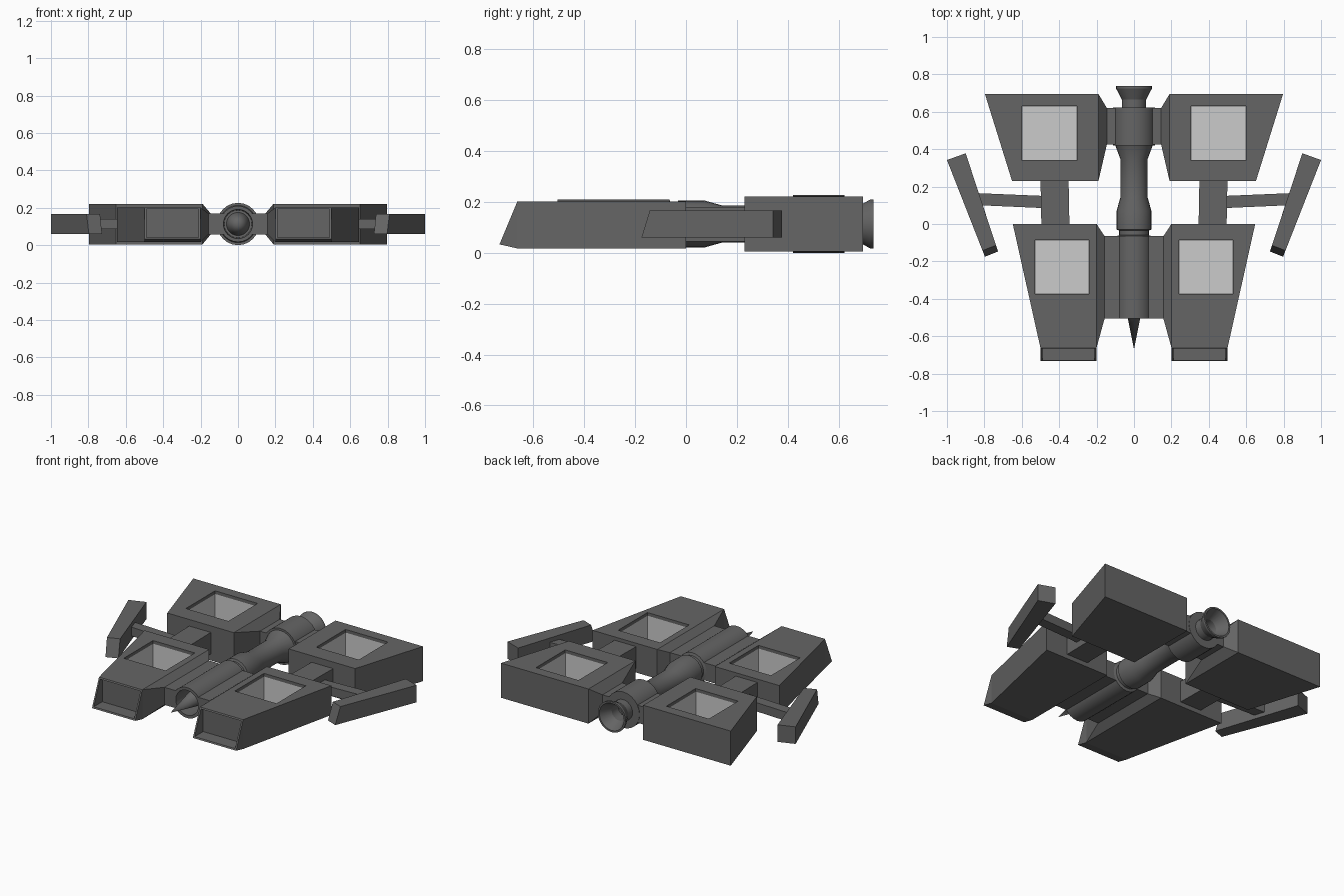
import bpy, bmesh, math
from mathutils import Vector, Matrix

if "Cube" in bpy.data.objects:
    bpy.data.objects.remove(bpy.data.objects["Cube"])

ZC = 0.113  # height of the central axis


def material(name, v):
    m = bpy.data.materials.new(name)
    m.diffuse_color = (v, v, v, 1)
    m.use_nodes = True
    m.node_tree.nodes["Principled BSDF"].inputs["Base Color"].default_value = m.diffuse_color
    return m


DARK = material("dark_hull", 0.13)
LIGHT = material("light_lining", 0.55)


def finish(bm, name, mat=DARK, mirror=False):
    me = bpy.data.meshes.new(name)
    bm.to_mesh(me)
    bm.free()
    ob = bpy.data.objects.new(name, me)
    bpy.context.collection.objects.link(ob)
    me.materials.append(mat)
    if mirror:
        md = ob.modifiers.new("mirror", 'MIRROR')
        md.use_mirror_merge = False
    return ob


def loft(rings):
    """Closed solid through a series of equal-length vertex rings."""
    bm = bmesh.new()
    vr = [[bm.verts.new(p) for p in r] for r in rings]
    n = len(rings[0])
    for a, b in zip(vr, vr[1:]):
        for i in range(n):
            j = (i + 1) % n
            bm.faces.new((a[i], a[j], b[j], b[i]))
    bm.faces.new(vr[0])
    bm.faces.new(vr[-1])
    bmesh.ops.recalc_face_normals(bm, faces=bm.faces[:])
    return bm


def plan_prism(pts, z0, z1):
    return loft([[(x, y, z0) for x, y in pts], [(x, y, z1) for x, y in pts]])


def side_rect(x, y0, y1, z0, z1):
    return [(x, y0, z0), (x, y1, z0), (x, y1, z1), (x, y0, z1)]


def lathe(name, profile, steps=24):
    """Revolve (radius, y) points about the central axis."""
    bm = bmesh.new()
    vs = [bm.verts.new((r, y, 0)) for r, y in profile]
    es = [bm.edges.new(p) for p in zip(vs, vs[1:])]
    bmesh.ops.spin(bm, geom=vs + es, cent=(0, 0, 0), axis=(0, 1, 0),
                   angle=2 * math.pi, steps=steps)
    bmesh.ops.remove_doubles(bm, verts=bm.verts[:], dist=1e-5)
    bmesh.ops.recalc_face_normals(bm, faces=bm.faces[:])
    bmesh.ops.translate(bm, verts=bm.verts[:], vec=(0, 0, ZC))
    ob = finish(bm, name)
    bpy.context.view_layer.objects.active = ob
    ob.select_set(True)
    bpy.ops.object.shade_smooth_by_angle(angle=math.radians(25))
    ob.select_set(False)


def pocketed(bm, name, x0, x1, y0, y1, floor, top):
    """Pod with a square well cut in its top, plus a light lining."""
    rect = lambda d: [(x0 + d, y0 + d), (x1 - d, y0 + d), (x1 - d, y1 - d), (x0 + d, y1 - d)]
    cutter = finish(plan_prism(rect(0), floor, top + 0.1), name + "_cutter")
    cutter.hide_render = True
    pod = finish(bm, name)
    bo = pod.modifiers.new("well", 'BOOLEAN')
    bo.operation, bo.solver, bo.object = 'DIFFERENCE', 'EXACT', cutter
    bpy.context.view_layer.objects.active = pod
    bpy.ops.object.modifier_apply(modifier=bo.name)
    bpy.data.objects.remove(cutter)
    pod.modifiers.new("mirror", 'MIRROR').use_mirror_merge = False
    # open-topped lining, facing inwards
    lb = plan_prism(rect(0.003), floor + 0.003, top - 0.018)
    lid = max(lb.faces, key=lambda f: f.calc_center_median().z)
    bmesh.ops.delete(lb, geom=[lid], context='FACES_ONLY')
    bmesh.ops.reverse_faces(lb, faces=lb.faces[:])
    finish(lb, name + "_lining", LIGHT, True)


# Rear pods
pocketed(plan_prism([(0.19, 0.23), (0.652, 0.23), (0.797, 0.695), (0.19, 0.695)], 0.004, 0.221),
         "rear_pod", 0.305, 0.60, 0.34, 0.63, 0.02, 0.221)

# Front pods: side profile with a sloping lip, lofted inner to outer
side = [(0, 0.017), (0, 0.201), (-0.663, 0.201), (-0.733, 0.033), (-0.663, 0.017)]
bm = loft([[(0.2, y, z) for y, z in side],
           [(0.648 if y == 0 else 0.5, y, z) for y, z in side]])
crease = [v for v in bm.verts if v.co.x > 0.4 and abs(v.co.y + 0.663) < 1e-4]
bmesh.ops.connect_verts(bm, verts=crease)
bm.normal_update()
# intake recessed into the sloping front
front = min(bm.faces, key=lambda f: f.normal.y)
bmesh.ops.inset_region(bm, faces=[front], thickness=0.014)
res = bmesh.ops.extrude_discrete_faces(bm, faces=[front])
for v in res["faces"][0].verts:
    v.co.y = -0.645
pocketed(bm, "front_pod", 0.24, 0.53, -0.375, -0.085, 0.033, 0.201)

# Tapered fairings and plates joining pods to the spine
for name, x, xi, base, neck, z in (
        ("front_fairing", 0.2, 0.157, (-0.66, 0), (-0.505, -0.065), (0.017, 0.201)),
        ("rear_fairing", 0.19, 0.145, (0.23, 0.695), (0.425, 0.62), (0.004, 0.221))):
    zn = (ZC - 0.055, ZC + 0.055)
    finish(loft([side_rect(x, *base, *z), side_rect(xi, *neck, *zn),
                 side_rect(0.077, *neck, *zn)]), name, DARK, True)

# Central spine: hollow muzzle, collar, waist, ring and exhaust nozzle
lathe("spine", [(0, -0.36), (0.074, -0.36), (0.078, -0.505), (0.096, -0.505),
                (0.096, -0.065), (0.08, -0.06), (0.08, -0.035), (0.093, -0.03),
                (0.093, 0.07), (0.072, 0.145), (0.072, 0.345), (0.1, 0.42), (0.113, 0.42),
                (0.113, 0.622), (0.065, 0.622), (0.065, 0.665), (0.096, 0.725),
                (0.096, 0.737), (0.085, 0.737), (0.05, 0.665), (0.05, 0.6), (0, 0.6)])
# Nose spike
lathe("nose_spike", [(0, -0.36), (0.062, -0.36), (0, -0.67)])

# Blocks linking the front and rear pods
finish(plan_prism([(0.345, -0.02), (0.495, -0.02), (0.5, 0.25), (0.35, 0.25)],
                  0.045, 0.18), "pod_link", DARK, True)

# Outrigger arms
finish(plan_prism([(0.48, 0.085), (0.82, 0.10), (0.84, 0.165), (0.48, 0.15)],
                  0.085, 0.14), "outrigger_arm", DARK, True)

# Outrigger blades with a raked front end
low = [(0.797, -0.175), (0.727, -0.147), (0.9, 0.378), (1.0, 0.342)]
high = [(0.810, -0.142), (0.738, -0.114), (0.9, 0.378), (1.0, 0.342)]
finish(loft([[(x, y, 0.06) for x, y in low], [(x, y, 0.167) for x, y in high]]),
       "outrigger_blade", DARK, True)
